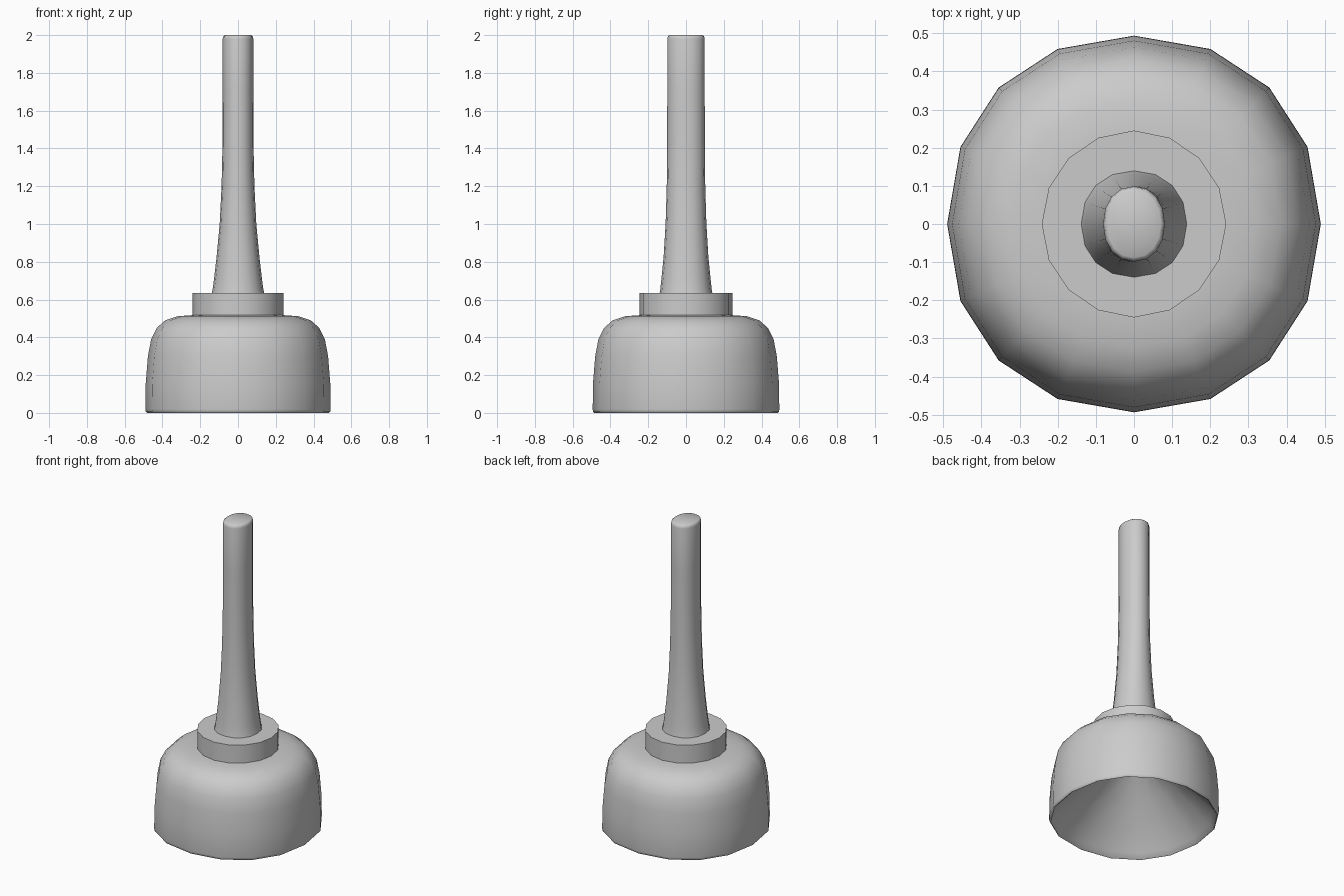
import bpy, bmesh, math

if "Cube" in bpy.data.objects:
    bpy.data.objects.remove(bpy.data.objects["Cube"])


def loft(name, rings, sides=16, power=2.0, smooth_angle=45):
    """Stack elliptical rings (rx, ry, z) into a surface; fill both ends."""
    bm = bmesh.new()
    loops = []
    for rx, ry, z in rings:
        loop = []
        for i in range(sides):
            a = 2 * math.pi * i / sides
            c, s = math.cos(a), math.sin(a)
            x = rx * math.copysign(abs(c) ** (2 / power), c)
            y = ry * math.copysign(abs(s) ** (2 / power), s)
            loop.append(bm.verts.new((x, y, z)))
        loops.append(loop)
    for low, high in zip(loops, loops[1:]):
        for i in range(sides):
            j = (i + 1) % sides
            bm.faces.new((low[i], low[j], high[j], high[i]))
    bm.faces.new(loops[0])
    bm.faces.new(loops[-1])
    bmesh.ops.recalc_face_normals(bm, faces=bm.faces)
    mesh = bpy.data.meshes.new(name)
    bm.to_mesh(mesh)
    bm.free()
    obj = bpy.data.objects.new(name, mesh)
    bpy.context.collection.objects.link(obj)
    bpy.ops.object.select_all(action='DESELECT')
    obj.select_set(True)
    bpy.context.view_layer.objects.active = obj
    bpy.ops.object.shade_smooth_by_angle(angle=math.radians(smooth_angle))
    return obj


# Cup: conical hollow underneath, softened lip, domed towards the collar
cup = [(0.02, 0.43), (0.12, 0.36), (0.24, 0.25), (0.36, 0.135), (0.455, 0.03),
       (0.475, 0.004), (0.482, 0.0), (0.488, 0.006), (0.49, 0.018),
       (0.489, 0.15), (0.477, 0.30), (0.46, 0.39), (0.43, 0.45),
       (0.385, 0.49), (0.32, 0.512), (0.23, 0.518)]
loft("rubber_cup", [(r, r * 1.008, z) for r, z in cup], power=2.15, smooth_angle=70)

# Collar between cup and handle
loft("collar", [(0.242, 0.245, 0.505), (0.242, 0.245, 0.635)])

# Handle: flared round foot turning into an oval grip with a rounded tip
loft("handle", [
    (0.139, 0.140, 0.632), (0.134, 0.136, 0.655), (0.128, 0.131, 0.70),
    (0.114, 0.119, 0.82), (0.097, 0.108, 1.0), (0.087, 0.102, 1.2),
    (0.082, 0.100, 1.42), (0.081, 0.099, 1.70), (0.081, 0.099, 1.98),
    (0.078, 0.096, 1.994), (0.070, 0.088, 2.0)], power=2.15, smooth_angle=60)
